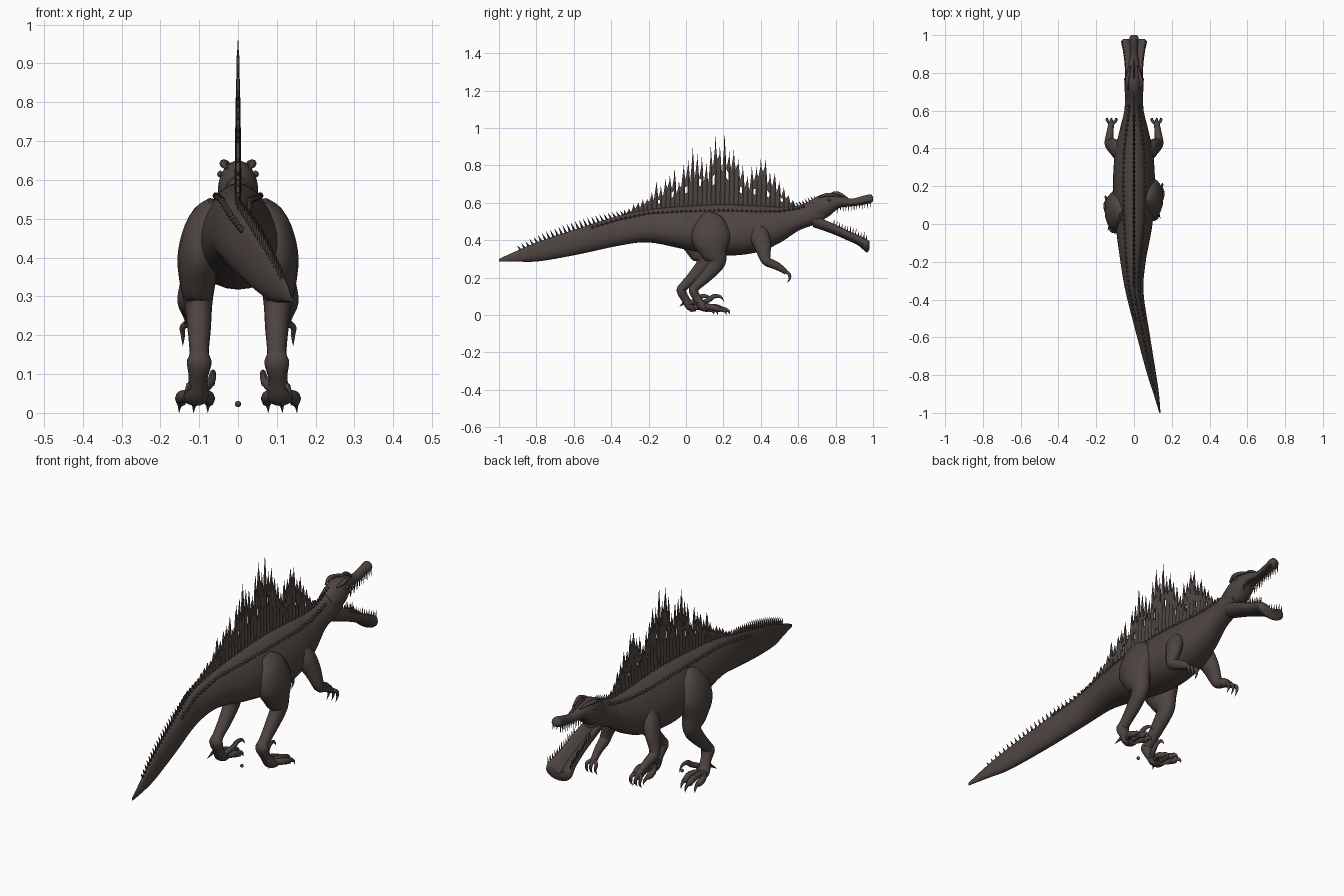
import bpy, bmesh, math, random
from mathutils import Vector

random.seed(4)
if "Cube" in bpy.data.objects:
    bpy.data.objects.remove(bpy.data.objects["Cube"])

hide = bpy.data.materials.new("dark brown hide")
hide.use_nodes = True
BROWN = (0.075, 0.058, 0.051, 1)
hide.diffuse_color = BROWN
shader = hide.node_tree.nodes["Principled BSDF"]
shader.inputs["Base Color"].default_value = BROWN
shader.inputs["Roughness"].default_value = 0.8


def finish(bm, name, smooth=True):
    bmesh.ops.recalc_face_normals(bm, faces=bm.faces)
    mesh = bpy.data.meshes.new(name)
    bm.to_mesh(mesh)
    bm.free()
    obj = bpy.data.objects.new(name, mesh)
    bpy.context.collection.objects.link(obj)
    mesh.materials.append(hide)
    if smooth:
        bpy.ops.object.select_all(action="DESELECT")
        obj.select_set(True)
        bpy.context.view_layer.objects.active = obj
        bpy.ops.object.shade_smooth_by_angle(angle=math.radians(50))
    return obj


def spline(rows, steps):
    """Smooth curve through rows of numbers."""
    rows = [Vector(r) for r in rows]
    out = []
    for i in range(len(rows) - 1):
        a, b = rows[max(i - 1, 0)], rows[i]
        c, d = rows[i + 1], rows[min(i + 2, len(rows) - 1)]
        for s in range(steps):
            t = s / steps
            m, n = (c - a) / 2, (d - b) / 2
            out.append(b + m * t + (3 * (c - b) - 2 * m - n) * t**2
                       + (2 * (b - c) + m + n) * t**3)
    return out + [rows[-1]]


def along(table, y, column):
    """Straight-line lookup of one column by y."""
    for p, q in zip(table, table[1:]):
        if p[0] <= y <= q[0]:
            return p[column] + (q[column] - p[column]) * (y - p[0]) / (q[0] - p[0])
    return table[-1][column]


def loft(bm, rings):
    loops = [[bm.verts.new(p) for p in ring] for ring in rings]
    n = len(loops[0])
    for p, q in zip(loops, loops[1:]):
        for i in range(n):
            bm.faces.new((p[i], p[(i + 1) % n], q[(i + 1) % n], q[i]))
    bm.faces.new(loops[0])
    bm.faces.new(loops[-1])


def tube(bm, rows, sides=6, steps=3):
    """Sweep an ellipse: each row is x, y, z, sideways radius, other radius."""
    path = spline(rows, steps)
    rings = []
    for i, row in enumerate(path):
        before, after = path[max(i - 1, 0)], path[min(i + 1, len(path) - 1)]
        tangent = Vector(after[:3]) - Vector(before[:3])
        up = tangent.cross(Vector((1, 0, 0)))
        if up.length < 1e-6:
            up = Vector((0, 0, 1))
        up.normalize()
        side = up.cross(tangent).normalized()
        ring = []
        for k in range(sides):
            a = math.tau * k / sides
            ring.append(Vector(row[:3]) + side * math.cos(a) * max(row[3], 0.0005)
                        + up * math.sin(a) * max(row[4], 0.0005))
        rings.append(ring)
    loft(bm, rings)


def spike(bm, base, tip, radius, sides=5):
    tube(bm, [(*base, radius, radius), (*tip, 0, 0)], sides, 1)


def hull(name, table, egg=0.2, scoop=False, sides=28):
    """Body section: rows of y, centre x, top, bottom, half width."""
    bm = bmesh.new()
    rings = []
    for y, cx, top, low, w in spline(table, 6):
        mid, h = (top + low) / 2, (top - low) / 2
        ring = []
        for k in range(sides):
            a = math.tau * k / sides
            c, s = math.cos(a), math.sin(a)
            z = 1.9 * s * abs(c) - 0.25 * s if scoop and s > 0 else s
            ring.append((cx + w * c * (1 - egg * s), y, mid + h * z))
        rings.append(ring)
    loft(bm, rings)
    return finish(bm, name)


# Trunk, tail and neck
BODY = [(-1, .137, .3, .285, .003), (-.9, .118, .345, .285, .014),
        (-.78, .09, .395, .288, .024), (-.57, .045, .465, .325, .035),
        (-.36, .003, .53, .37, .046), (-.2, -.005, .565, .388, .065),
        (0, 0, .583, .35, .095), (.2, 0, .592, .318, .108),
        (.38, 0, .585, .335, .098), (.5, 0, .578, .385, .073),
        (.6, 0, .585, .45, .05), (.68, 0, .615, .48, .046), (.74, 0, .63, .5, .042)]
hull("body_and_tail", BODY, egg=0.25)

# Head and jaws
UPPER = [(.66, 0, .61, .5, .04), (.71, 0, .638, .505, .05), (.76, 0, .65, .525, .05),
         (.82, 0, .64, .572, .035), (.88, 0, .622, .58, .023), (.94, 0, .635, .588, .021),
         (.985, 0, .645, .598, .024), (1, 0, .63, .608, .014)]
LOWER = [(.68, 0, .54, .47, .04), (.78, 0, .5, .435, .047), (.85, 0, .465, .405, .05),
         (.92, 0, .435, .372, .059), (.965, 0, .415, .335, .068), (.98, 0, .4, .35, .055)]
hull("upper_head", UPPER, egg=0.1)
hull("lower_jaw", LOWER, egg=-0.05, scoop=True)

# Teeth, brows and eyes
bm = bmesh.new()
for side in (-1, 1):
    for i in range(13):
        y = .81 + i * .0145
        x, z = side * along(UPPER, y, 4) * .85, along(UPPER, y, 3) + .012
        spike(bm, (x, y, z), (x, y + .002, z - random.uniform(.025, .04)), .004)
        y -= .02
        x, z = side * along(LOWER, y, 4) * .9, along(LOWER, y, 2) - .012
        spike(bm, (x, y, z), (x, y + .004, z + random.uniform(.022, .035)), .004)
finish(bm, "teeth")
bm = bmesh.new()
for side in (-1, 1):
    tube(bm, [(side * .03, .71, .63, .004, .004), (side * .038, .75, .642, .01, .01),
              (side * .03, .79, .642, .009, .008), (side * .018, .84, .632, .002, .002)], 8)
    tube(bm, [(side * .044, .755, .615, .001, .001), (side * .045, .765, .615, .009, .009),
              (side * .042, .775, .615, .001, .001)], 8)
tube(bm, [(0, .76, .642, .003, .004), (0, .81, .65, .006, .012), (0, .87, .62, .003, .003)], 8)
finish(bm, "brows_and_eyes")

# Legs: the left one stands slightly ahead
for side, name, shift in ((1, "left", 0), (-1, "right", -.065)):
    def place(rows):
        return [(side * x, y + shift, z, a, b) for x, y, z, a, b in rows]

    bm = bmesh.new()
    tube(bm, place([(.06, .11, .54, .02, .03), (.085, .125, .49, .045, .085),
                    (.101, .135, .41, .054, .105), (.104, .15, .34, .047, .075),
                    (.102, .165, .28, .036, .046), (.1, .115, .215, .03, .034),
                    (.1, .055, .155, .025, .025), (.1, .04, .13, .032, .025),
                    (.103, .062, .085, .024, .022), (.108, .09, .045, .032, .024),
                    (.11, .12, .03, .026, .012)]), 16, 4)
    for spread in (-.035, 0, .036):
        x, reach = .11 + spread, .02 if spread == 0 else 0
        tube(bm, place([(.108, .085, .045, .014, .016), (x, .14 + reach, .042, .013, .016),
                        (x, .175 + reach, .03, .014, .014), (x, .19 + reach, .03, .008, .011),
                        (x * 1.03, .21 + reach, .018, .005, .006),
                        (x * 1.04, .215 + reach, 0, 0, 0)]), 8)
    # Raised inner claw
    tube(bm, place([(.09, .075, .06, .012, .012), (.07, .12, .08, .011, .013),
                    (.065, .15, .1, .008, .012), (.062, .185, .097, .005, .007),
                    (.06, .205, .07, 0, 0)]), 8)
    spike(bm, (side * .125, .06 + shift, .07), (side * .14, .03 + shift, .045), .01)
    finish(bm, name + "_leg")

    # Arm, hand and claws
    shift = 0
    bm = bmesh.new()
    tube(bm, place([(.06, .37, .48, .02, .03), (.085, .39, .43, .035, .052),
                    (.11, .41, .37, .03, .045), (.128, .42, .315, .025, .032),
                    (.132, .435, .285, .024, .025), (.128, .48, .265, .019, .022),
                    (.122, .52, .24, .016, .016), (.12, .535, .225, .018, .012)]), 12, 4)
    for spread in (-.025, 0, .022):
        x = .12 + spread
        tube(bm, place([(.12, .525, .235, .009, .009), (x, .548, .222, .008, .009),
                        (x, .555, .205, .006, .008), (x, .553, .19, .004, .005),
                        (x, .54, .172, 0, 0)]), 8)
    finish(bm, name + "_arm")

# Tall ragged sail: spines with torn skin between them
CREST = [(-.34, .56), (-.25, .61), (-.19, .64), (-.16, .73), (-.12, .71), (-.07, .82),
         (-.04, .74), (.02, .92), (.06, .86), (.1, .85), (.16, .96), (.2, .975), (.25, .94),
         (.285, .81), (.34, .77), (.4, .89), (.435, .8), (.475, .81), (.52, .69), (.58, .6)]
bm = bmesh.new()


def sheet(outline, thick=.004):
    loft(bm, [[(x, y, z) for y, z in outline] for x in (-thick, thick)])


count = 38
spines = []
for i in range(count):
    y = -.33 + .9 * i / (count - 1)
    base = along(BODY, y, 2) - .02
    top = base + (along(CREST, y, 1) - base) * random.choice((1, .97, .82, .9))
    spines.append((y, base, top))
    tube(bm, [(0, y, base, .009, .009), (0, y + .004, base * .4 + top * .6, .006, .006),
              (0, y, top, .001, .001)], 6)
for i, ((y, b, t), (v, c, u)) in enumerate(zip(spines, spines[1:])):
    def level(f):
        return [(y, b + (t - b) * f), (v, c + (u - c) * f)]

    dip = ((y + v) / 2, b + (min(t, u) - b) * random.uniform(.55, .8))
    if i % 3 == 1 and t - b > .12:
        hole = random.uniform(.3, .5)
        low, high = level(hole), level(hole + .13)
        sheet([(y, b), (v, c), low[1], low[0]])
        sheet([high[0], high[1], level(.88)[1], dip, level(.88)[0]])
    else:
        left, right = level(.9)
        sheet([(y, b), (v, c), right, dip, left])
finish(bm, "back_sail")

# Spikes along the tail and nape, and paired rows of back scutes
bm = bmesh.new()
for i in range(26):
    y = -.88 + i * .022
    x, z = along(BODY, y, 1), along(BODY, y, 2)
    tall = .018 + .02 * math.sin(math.pi * i / 26)
    spike(bm, (x, y, z - .012), (x, y - .022, z + tall), .009)
for i in range(9):
    y = .57 + i * .016
    z = along(BODY, y, 2)
    spike(bm, (0, y, z - .01), (0, y - .015, z + .018), .007)
for i in range(46):
    y = -.5 + i * .025
    cx, top, low, w = (along(BODY, y, c) for c in range(1, 5))
    for side in (-1, 1):
        x, z = cx + side * w * .53, (top + low) / 2 + (top - low) * .37
        tube(bm, [(x, y - .012, z, .002, .002), (x, y, z + .003, .009, .009),
                  (x, y + .012, z, .002, .002)], 6, 1)
finish(bm, "ridge_spikes_and_scutes")

# Small ball on the ground between the feet
bm = bmesh.new()
bmesh.ops.create_uvsphere(bm, u_segments=16, v_segments=10, radius=.008)
bmesh.ops.translate(bm, verts=bm.verts, vec=(0, .03, .023))
finish(bm, "ground_ball")
